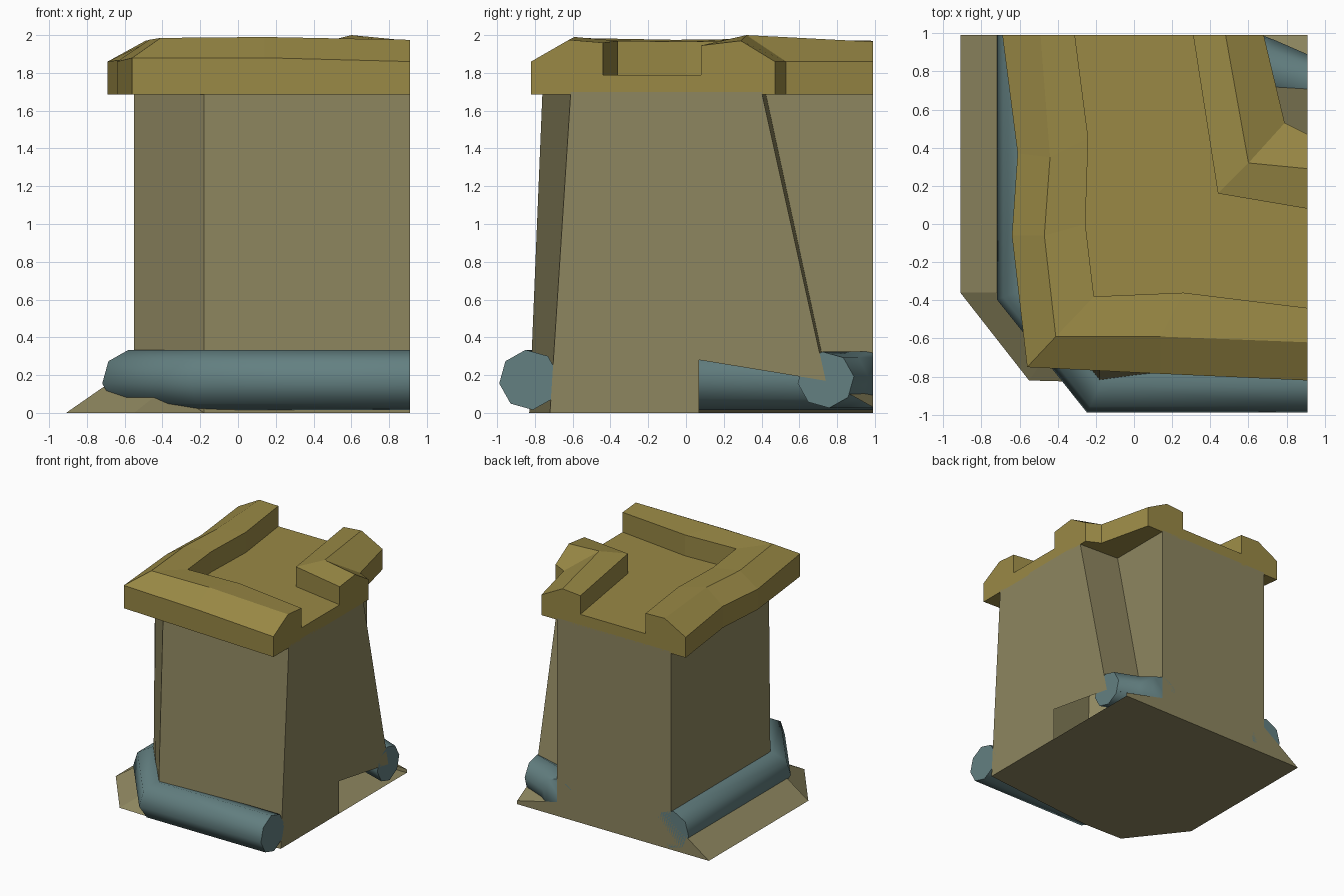
import bpy, bmesh, math

cube = bpy.data.objects.get("Cube")
if cube:
    bpy.data.objects.remove(cube)


def material(name, rgb):
    m = bpy.data.materials.new(name)
    m.use_nodes = True
    m.diffuse_color = (*rgb, 1)
    m.node_tree.nodes["Principled BSDF"].inputs["Base Color"].default_value = (*rgb, 1)
    return m


stone = material("olive stone", (0.27, 0.24, 0.115))
gold = material("ochre coping", (0.32, 0.25, 0.06))
teal = material("teal trim", (0.125, 0.215, 0.22))


def finish(name, bm, mat, smooth=None):
    bmesh.ops.recalc_face_normals(bm, faces=bm.faces)
    mesh = bpy.data.meshes.new(name)
    bm.to_mesh(mesh)
    bm.free()
    mesh.materials.append(mat)
    obj = bpy.data.objects.new(name, mesh)
    bpy.context.collection.objects.link(obj)
    if smooth:
        bpy.ops.object.select_all(action='DESELECT')
        obj.select_set(True)
        bpy.context.view_layer.objects.active = obj
        bpy.ops.object.shade_smooth_by_angle(angle=math.radians(smooth))
    return obj


def loft(name, rings, mat, smooth=None):
    """Closed solid through rings of equal point count, capped at both ends."""
    bm = bmesh.new()
    rows = [[bm.verts.new(p) for p in ring] for ring in rings]
    for a, b in zip(rows, rows[1:]):
        for i in range(len(a)):
            j = (i + 1) % len(a)
            bm.faces.new((a[i], a[j], b[j], b[i]))
    bm.faces.new(rows[0])
    bm.faces.new(rows[-1])
    return finish(name, bm, mat, smooth)


# Corner wall with sloping skirt
TOP = 1.7
points = dict(
    # outer skirt foot
    a0=(-.91, .99, 0), a1=(-.91, -.36, 0), a2=(-.55, -.82, 0), a3=(-.18, -.83, 0), a4=(.91, -.72, 0),
    # skirt meeting the wall
    s0=(-.55, .99, .25), s1=(-.55, -.36, .25), s2=(-.38, -.576, .135),
    # wall head
    t0=(-.55, .99, TOP), t1=(-.55, -.34, TOP), t2=(-.18, -.76, TOP), t3=(.91, -.61, TOP),
    # inner corner, head and foot
    i0=(.53, .99, TOP), i1=(.53, .42, TOP), i2=(.91, .4, TOP),
    j0=(.53, .99, .12), j1=(.53, .75, .17), j2=(.91, .74, .17),
    # inner ground corner and opening in the end
    g0=(.91, .99, .03), g1=(.91, .99, 0), h0=(.91, .07, 0), h1=(.91, .07, .28),
)
faces = [
    "a0 a1 s1 s0", "a1 a2 s2 s1", "a2 a3 s2",           # outer skirt
    "s0 s1 t1 t0", "s1 s2 a3 t2 t1", "a3 a4 t3 t2",     # outer walls
    "j0 j1 i1 i0", "j1 j2 i2 i1", "j0 j1 j2 g0",        # inner walls and skirt
    "a4 h0 h1 j2 i2 t3", "a0 s0 t0 i0 j0 g0 g1",        # cut ends
    "a0 a1 a2 a3 a4 h0 g1",                             # underside
]
bm = bmesh.new()
verts = {k: bm.verts.new(p) for k, p in points.items()}
for f in faces:
    bm.faces.new([verts[k] for k in f.split()])
finish("corner_wall", bm, stone)


# Parapets: each station gives plan points of the eave, ridge and walkway edge
def parapet(name, stations):
    rings = []
    for eave, ridge, walk, (ze, zr, zw) in stations:
        rings.append([(*eave, 1.685), (*eave, ze), (*ridge, zr), (*walk, zw), (*walk, 1.685)])
    loft(name, rings, gold)


parapet("outer_parapet", [
    ((-.69, .99), (-.49, .99), (-.31, .99), (1.86, 1.97, 1.965)),
    ((-.61, .37), (-.44, .35), (-.24, .45), (1.87, 1.98, 1.965)),
    ((-.64, -.06), (-.47, -.06), (-.255, 0), (1.86, 1.975, 1.965)),
    ((-.56, -.75), (-.41, -.59), (-.21, -.38), (1.88, 1.985, 1.97)),
    ((.14, -.785), (.14, -.59), (.26, -.36), (1.88, 1.99, 1.97)),
    ((.91, -.82), (.91, -.62), (.91, -.44), (1.86, 1.975, 1.96)),
])
parapet("inner_parapet", [
    ((.68, .99), (.48, .99), (.31, .99), (1.86, 1.965, 1.95)),
    ((.79, .53), (.6, .32), (.44, .16), (1.86, 2.0, 1.96)),
    ((.91, .47), (.91, .29), (.91, .08), (1.86, 1.97, 1.945)),
])

# Walkway slab between the parapets
plan = [(-.33, .99), (-.33, -.5), (.91, -.5), (.91, .2), (.5, .22), (.4, .99)]
loft("walkway", [[(x, y, z) for x, y in plan] for z in (1.685, 1.79)], gold)


# Eight-sided base rolls; each station has a centre and a mitre direction
def roll(name, stations, radius):
    rings = []
    for x, y, nx, ny in stations:
        ring = []
        for k in range(8):
            t = math.tau * k / 8 + 0.12
            c, s = radius * math.cos(t), radius * math.sin(t)
            ring.append((x + nx * c, y + ny * c, 0.175 + s))
        rings.append(ring)
    loft(name, rings, teal, 50)


roll("outer_base_roll", [(-.56, .99, 1, 0), (-.56, -.34, 1, .35),
                         (-.17, -.83, .48, 1), (.91, -.83, 0, 1)], 0.16)
roll("inner_base_roll", [(.91, .74, 0, 1), (.66, .83, .52, .9), (.52, .99, 1, 0)], 0.15)
